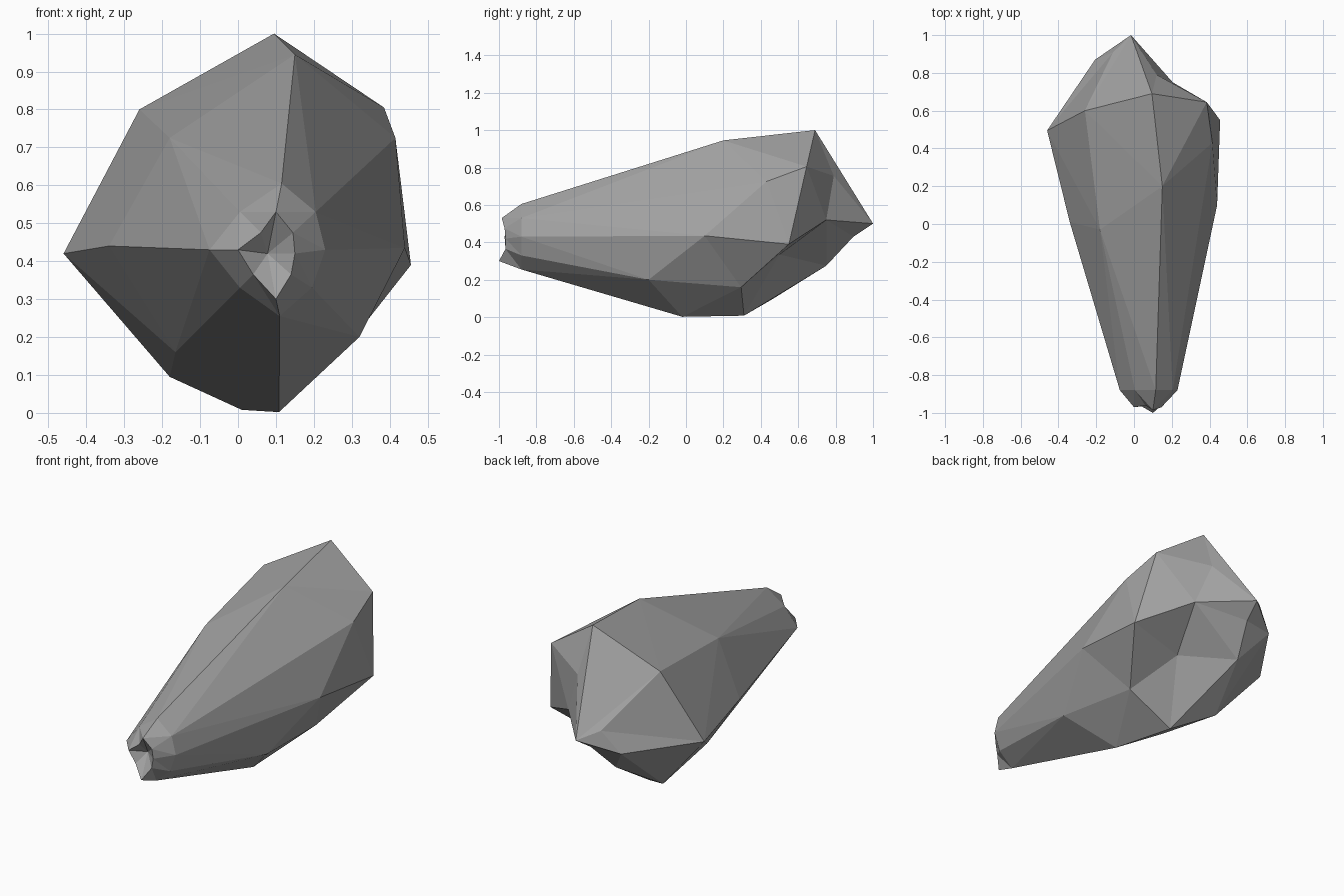
import bpy
import bmesh

default = bpy.data.objects.get("Cube")
if default:
    bpy.data.objects.remove(default, do_unlink=True)

# Single grey material
grey = bpy.data.materials.new("stone_grey")
grey.use_nodes = True
colour = (0.36, 0.36, 0.36, 1)
grey.diffuse_color = colour
grey.node_tree.nodes["Principled BSDF"].inputs["Base Color"].default_value = colour


def finish(bm, name):
    bmesh.ops.triangulate(bm, faces=[f for f in bm.faces if len(f.verts) > 3])
    mesh = bpy.data.meshes.new(name)
    bm.to_mesh(mesh)
    bm.free()
    mesh.materials.append(grey)
    obj = bpy.data.objects.new(name, mesh)
    bpy.context.collection.objects.link(obj)
    return obj


def bridge(bm, a, b):
    """Join two eight-sided rings with quads."""
    for i in range(8):
        j = (i + 1) % 8
        bm.faces.new((a[i], a[j], b[j], b[i]))


# Eight-sided rings, clockwise from the top as seen from the front
rim = [(.10, -.985, .53), (.145, -.97, .475), (.15, -.965, .42), (.14, -.965, .365),
       (.10, -1.0, .30), (.04, -.965, .365), (0, -.97, .43), (.06, -.96, .475)]
neck = [(x, -.88, z) for x, z in
        [(.115, .605), (.205, .53), (.23, .43), (.195, .33),
         (.11, .255), (.005, .33), (-.075, .43), (.005, .53)]]
belly = [(.15, .20, .945), (.415, .43, .725), (.44, .10, .435), (.32, -.20, .20),
         (.108, -.02, .002), (-.165, .05, .16), (-.34, .01, .44), (-.18, -.03, .725)]
shoulder = [(.095, .69, 1.0), (.385, .645, .805), (.456, .55, .39), (.275, .295, .16),
            (.01, .31, .008), (-.18, .46, .095), (-.46, .495, .42), (-.26, .60, .80)]

# Faceted body, from the rim to the shoulder
bm = bmesh.new()
rings = [[bm.verts.new(p) for p in ring] for ring in (rim, neck, belly, shoulder)]
for a, b in zip(rings, rings[1:]):
    bridge(bm, a, b)

# Broken back end: shoulder corners A-H plus the points behind them
v = dict(zip("ABCDEFGH", rings[3]))
back = {"T": (-.016, 1.0, .50), "R": (-.11, .91, .545), "S": (-.206, .87, .425),
        "W": (-.035, .895, .43), "U": (-.09, .75, .275), "X": (.12, .50, .335),
        "Q": (.205, .75, .52), "P": (.12, .79, .755)}
for key, p in back.items():
    v[key] = bm.verts.new(p)
for face in ("ABP", "APT", "PQT", "QWT", "BCQP", "CDXQ", "DEUX", "XUWQ", "EFU",
             "FSU", "SWU", "SRT", "STW", "AHT", "HRT", "HGR", "GSR", "GFS"):
    bm.faces.new([v[k] for k in face])

# Hollow mouth cup closing the front
centre = bm.verts.new((.078, -.91, .42))
for i in range(8):
    f = bm.faces.new((rings[0][i], rings[0][(i + 1) % 8], centre))
bmesh.ops.recalc_face_normals(bm, faces=bm.faces)
finish(bm, "rock_shell")
